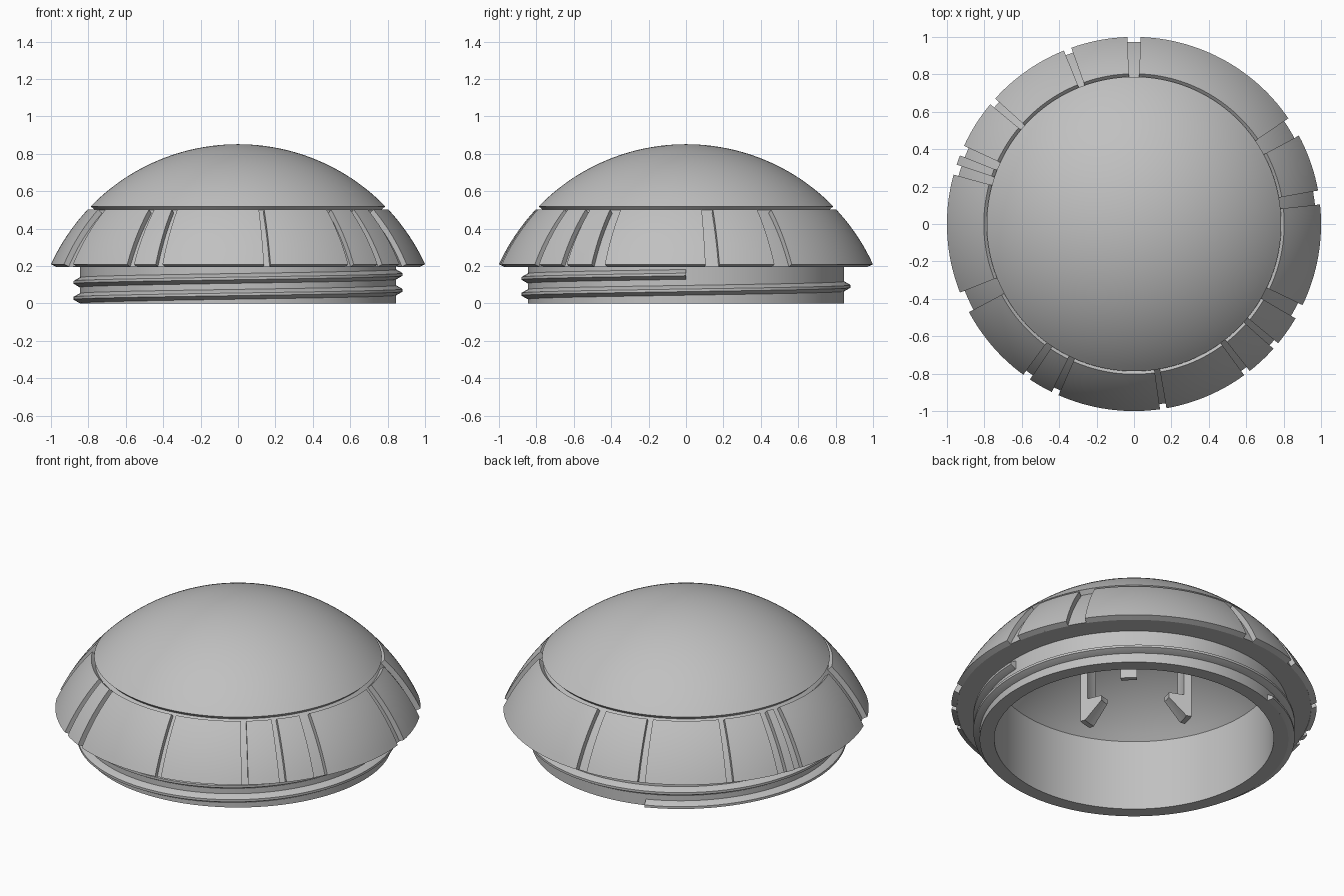
import bpy
import bmesh
from math import sin, cos, radians, ceil, pi

if "Cube" in bpy.data.objects:
    bpy.data.objects.remove(bpy.data.objects["Cube"], do_unlink=True)

CENTRE_Z = -0.249            # centre of the sphere behind the dome
OUTER, FLOOR, INNER = 1.10, 1.07, 1.02

grey = bpy.data.materials.new("plain_grey")
grey.use_nodes = True
grey.diffuse_color = (0.53, 0.53, 0.53, 1)
grey.node_tree.nodes["Principled BSDF"].inputs["Base Color"].default_value = (0.53, 0.53, 0.53, 1)


def finish(name, bm):
    """Clean the mesh, make the object and shade it."""
    bmesh.ops.remove_doubles(bm, verts=bm.verts, dist=1e-5)
    bmesh.ops.recalc_face_normals(bm, faces=bm.faces)
    mesh = bpy.data.meshes.new(name)
    bm.to_mesh(mesh)
    bm.free()
    mesh.materials.append(grey)
    obj = bpy.data.objects.new(name, mesh)
    bpy.context.collection.objects.link(obj)
    bpy.ops.object.select_all(action="DESELECT")
    obj.select_set(True)
    bpy.context.view_layer.objects.active = obj
    bpy.ops.object.shade_smooth_by_angle(angle=radians(30))
    return obj


def arc(radius, start, end, steps):
    """Points (r, z) on the dome sphere, angles measured from the top."""
    angles = [radians(start + (end - start) * i / steps) for i in range(steps + 1)]
    return [(radius * sin(a), CENTRE_Z + radius * cos(a)) for a in angles]


def sweep(bm, profile, start, end, step=2.0, loop=True):
    """Sweep a profile function of the angle about z; cap the ends of partial sweeps."""
    count = ceil((end - start) / step)
    rings = []
    for i in range(count + 1):
        deg = start + (end - start) * i / count
        a = radians(deg)
        rings.append([bm.verts.new((r * cos(a), r * sin(a), z)) for r, z in profile(deg)])
    n = len(rings[0])
    for p, q in zip(rings, rings[1:]):
        for j in range(n if loop else n - 1):
            k = (j + 1) % n
            bm.faces.new((p[j], p[k], q[k], q[j]))
    if loop:
        bm.faces.new(rings[0])
        bm.faces.new(rings[-1])


# Hollow body: cap, groove, recessed skirt floor, neck and inside
cap_edge, skirt_top, skirt_end = 45.7, 46.9, 65.4
bore = 0.765
floor = arc(FLOOR, cap_edge, skirt_end, 10)
body_profile = (
    arc(OUTER, 0, cap_edge, 24) + floor
    + [(0.845, floor[-1][1]), (0.845, 0), (bore, 0)]
    + arc(INNER, 48.6, 0, 20)
)
bm = bmesh.new()
sweep(bm, lambda deg: body_profile, 0, 360, loop=False)
bmesh.ops.dissolve_degenerate(bm, dist=1e-5, edges=bm.edges)
finish("dome_body", bm)

# Raised skirt panels between the slots (slot start and end in degrees)
slots = [(6, 10.3), (28.2, 34.4), (88, 92), (109.6, 112), (137.9, 140.2),
         (155.3, 158.5), (161.5, 164.7), (201.5, 208.1), (233.7, 236.2),
         (243.9, 246.2), (278, 280), (306.1, 308.2), (318.2, 320.4), (329.7, 334.3)]
panel = arc(OUTER, skirt_top, skirt_end, 10) + arc(FLOOR - 0.004, skirt_end, skirt_top, 10)
bm = bmesh.new()
for i, (_, start) in enumerate(slots):
    end = slots[(i + 1) % len(slots)][0]
    sweep(bm, lambda deg: panel, start, end if end > start else end + 360)
finish("skirt_panels", bm)


# Screw thread around the neck
def thread_profile(deg):
    z = 0.155 - 0.085 * (720 - deg) / 360
    points = [(0.835, -0.028), (0.847, -0.026), (0.88, -0.007),
              (0.88, 0.007), (0.847, 0.026), (0.835, 0.028)]
    return [(r, max(z + dz, 0.0005 * i)) for i, (r, dz) in enumerate(points)]


bm = bmesh.new()
sweep(bm, thread_profile, 110, 720, step=3)
finish("screw_thread", bm)

# Barbed clips hanging inside the dome
clip_outline = [(0.33, 0.75), (0.33, 0.2), (0.30, 0.2), (0.20, 0.3), (0.20, 0.33),
                (0.285, 0.33), (0.285, 0.75)]
bm = bmesh.new()
for middle in (45, 165, 285):
    sweep(bm, lambda deg: clip_outline, middle - 8, middle + 8, step=4)
finish("inner_clips", bm)
